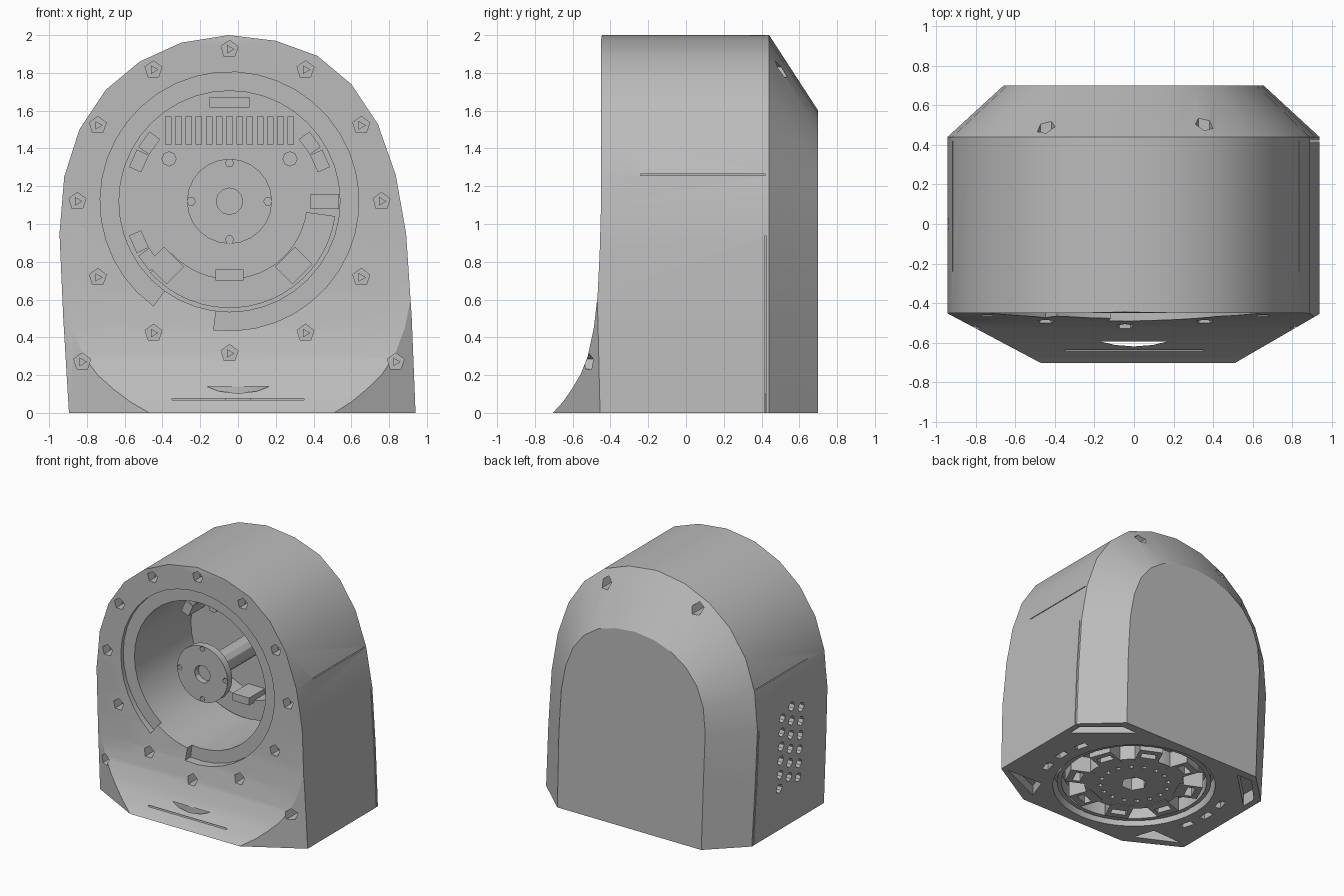
import bpy, bmesh, math
from mathutils import Matrix, Vector

if "Cube" in bpy.data.objects:
    bpy.data.objects.remove(bpy.data.objects["Cube"])

grey = bpy.data.materials.new("housing_grey")
grey.use_nodes = True
grey.diffuse_color = (0.5, 0.5, 0.5, 1)
grey.node_tree.nodes["Principled BSDF"].inputs["Base Color"].default_value = (0.5, 0.5, 0.5, 1)

CX, CZ = -0.045, 1.12   # bore axis
WALL = 0.3              # back wall of the bore


def place(axis, p, d):
    """Put a 2D point on a plane at distance d along an axis."""
    return {"x": (d, p[0], p[1]), "y": (p[0], d, p[1]), "z": (p[0], p[1], d)}[axis]


def loft(bm, rings):
    """Closed solid through matching rings of points."""
    vs = [[bm.verts.new(p) for p in r] for r in rings]
    n = len(vs[0])
    faces = [bm.faces.new(vs[0]), bm.faces.new(vs[-1])]
    for a, b in zip(vs, vs[1:]):
        faces += [bm.faces.new((a[i], a[(i + 1) % n], b[(i + 1) % n], b[i])) for i in range(n)]
    bmesh.ops.recalc_face_normals(bm, faces=faces)


def prism(bm, pts, axis, d0, d1):
    loft(bm, [[place(axis, p, d) for p in pts] for d in (d0, d1)])


def ngon(c, r, n, turn=0.0):
    return [(c[0] + r * math.cos(turn + 2 * math.pi * i / n),
             c[1] + r * math.sin(turn + 2 * math.pi * i / n)) for i in range(n)]


def rect(c, w, h, deg=0.0):
    rot = Matrix.Rotation(math.radians(deg), 2)
    return [Vector(c) + rot @ Vector((sx * w / 2, sy * h / 2))
            for sx, sy in ((-1, -1), (1, -1), (1, 1), (-1, 1))]


def sector(c, r0, r1, a0, a1, n=28):
    angs = [math.radians(a0 + (a1 - a0) * i / n) for i in range(n + 1)]
    return ([(c[0] + r1 * math.cos(a), c[1] + r1 * math.sin(a)) for a in angs]
            + [(c[0] + r0 * math.cos(a), c[1] + r0 * math.sin(a)) for a in reversed(angs)])


def polar(c, r, deg):
    a = math.radians(deg)
    return (c[0] + r * math.cos(a), c[1] + r * math.sin(a))


def make(name, build):
    bm = bmesh.new()
    build(bm)
    me = bpy.data.meshes.new(name)
    bm.to_mesh(me)
    bm.free()
    me.materials.append(grey)
    ob = bpy.data.objects.new(name, me)
    bpy.context.collection.objects.link(ob)
    return ob


def cut(ob, build, op="DIFFERENCE"):
    """Apply one boolean step and drop its cutter."""
    cutter = make("cutter", build)
    cutter.hide_render = True
    mod = ob.modifiers.new("cut", "BOOLEAN")
    mod.operation, mod.solver, mod.object = op, "EXACT", cutter
    deps = bpy.context.evaluated_depsgraph_get()
    me = bpy.data.meshes.new_from_object(ob.evaluated_get(deps))
    ob.modifiers.clear()
    ob.data = me
    bpy.data.objects.remove(cutter)


def smooth(ob):
    bpy.ops.object.select_all(action="DESELECT")
    ob.select_set(True)
    bpy.context.view_layer.objects.active = ob
    bpy.ops.object.shade_smooth_by_angle(angle=math.radians(30))


# Housing: arched outline with an inset back
outline = [(-.895, 0), (-.925, .5), (-.945, .95), (-.92, 1.25), (-.84, 1.5), (-.7, 1.71), (-.52, 1.86),
           (-.3, 1.96), (-.05, 2), (.2, 1.97), (.42, 1.89), (.6, 1.74), (.74, 1.53), (.835, 1.26),
           (.89, .95), (.92, .5), (.94, 0)]
inset = [(x * .7, 1.6 * (z / 2) ** .7) for x, z in outline]
housing = make("housing", lambda bm: loft(bm, [[(x, -.8, z) for x, z in outline],
                                               [(x, .44, z) for x, z in outline],
                                               [(x, .7, z) for x, z in inset]]))
# Flared front foot and its clipped corners
flare = [(-.705, 0), (-.65, .06), (-.605, .125), (-.56, .2), (-.52, .3), (-.488, .45),
         (-.468, .62), (-.457, .85), (-.45, 1.1), (-.45, 1.97), (-.43, 2.1), (.8, 2.1), (.8, 0)]
cut(housing, lambda bm: prism(bm, flare, "x", -1.2, 1.2), "INTERSECT")
plan = [(-1, .9), (-1, -.42), (-.94, -.455), (-.46, -.71), (.5, -.71), (.94, -.455), (1, -.42), (1, .9)]
cut(housing, lambda bm: prism(bm, plan, "z", -.3, 2.3), "INTERSECT")

# Main bore and shallow seat around it
cut(housing, lambda bm: prism(bm, ngon((CX, CZ), .585, 40), "y", -.9, WALL))
cut(housing, lambda bm: prism(bm, sector((CX, CZ), .5, .685, -97, 234, 36), "y", -.9, -.42))

# Bolt holes
bolts = [polar((CX, CZ), .805, 30 * i) for i in range(12)] + [(-.825, .27), (.835, .27)]


def bolt_holes(bm):
    for b in bolts:
        prism(bm, ngon(b, .047, 5, .3), "y", -.9, -.3)
    for x in (CX - .4, CX + .4):
        prism(bm, ngon((x, 1.815), .047, 5, .3), "y", .35, .9)


cut(housing, bolt_holes)


# Side vents, panel seams, foot slot and grille slots
def small_cuts(bm):
    for col, y in enumerate((-.12, 0, .12)):
        for row in range(6):
            z = .35 + .115 * row + (.05 if col == 1 else 0)
            prism(bm, ngon((y, z), .036, 8), "x", -1.1, -.85)
    for side in (-1, 1):
        x0 = -.9 if side < 0 else .82
        prism(bm, rect((.09, 1.26), .66, .007), "x", x0, side * 1.1)
        prism(bm, rect((.42, .47), .006, .94), "x", side * .88, side * 1.1)
    prism(bm, rect((0, .072), .7, .009), "y", -.9, -.615)
    for i in range(13):
        prism(bm, rect((CX - .324 + .054 * i, 1.495), .03, .15), "y", WALL - .05, WALL + .08)


cut(housing, small_cuts)


# Recesses under the base
def base_cuts(bm):
    prism(bm, ngon((0, 0), .62, 40), "z", -.2, .14)
    for s in (-1, 1):
        e = .84 if s < 0 else .89
        prism(bm, [(s * e, -.44), (s * .5, -.605), (s * .56, -.43)], "z", -.2, .08)
        prism(bm, [(s * e, .3), (s * e, .42), (s * .64, .63), (s * .5, .63)], "z", -.2, .1)
        for a in (-16, 0, 16):
            prism(bm, rect(polar((0, 0), .72, a + 90 - 90 * s), .05, .1, a), "z", -.2, .05)


cut(housing, base_cuts)
smooth(housing)


# Base rotor with radial blocks
def rotor(bm):
    prism(bm, ngon((0, 0), .38, 32), "z", .015, .15)


base_rotor = make("base_rotor", rotor)
cut(base_rotor, lambda bm: [prism(bm, rect(polar((0, 0), .425, 45 * i + 20), .19, .18, 45 * i + 20),
                                  "z", .01, .15) for i in range(8)], "UNION")


def rotor_holes(bm):
    prism(bm, ngon((0, 0), .1, 6), "z", -.1, .12)
    for i in range(16):
        prism(bm, ngon(polar((0, 0), .26, 22.5 * i), .02, 6), "z", -.1, .08)
    for i in range(8):
        a = 45 * i + 20
        prism(bm, rect(polar((0, 0), .44, a), .06, .12, a), "z", -.1, .09)


cut(base_rotor, rotor_holes)
smooth(base_rotor)
base_ring = make("base_ring", lambda bm: prism(bm, ngon((0, 0), .59, 40), "z", .03, .15))
cut(base_ring, lambda bm: prism(bm, ngon((0, 0), .555, 40), "z", -.1, .3))
smooth(base_ring)

# Front hub on a shaft
hub = make("hub", lambda bm: prism(bm, ngon((CX, CZ), .225, 24), "y", -.39, -.33))


def hub_holes(bm):
    prism(bm, ngon((CX, CZ), .07, 12), "y", -.6, 0)
    for i in range(4):
        prism(bm, ngon(polar((CX, CZ), .203, 90 * i), .022, 6), "y", -.6, 0)


cut(hub, hub_holes)
smooth(hub)
shaft = make("shaft", lambda bm: prism(bm, ngon((CX, CZ), .085, 12), "y", -.34, WALL + .02))
smooth(shaft)


# Fittings on the back wall of the bore
def fittings(bm):
    for a in (30, 150, 210):
        for shift in (-6, 6):
            prism(bm, rect(polar((CX, CZ), .525, a + shift), .07, .1, a + shift), "y", .1, WALL + .02)
    prism(bm, rect((.46, CZ), .15, .08), "y", .12, WALL + .02)
    prism(bm, rect((CX, 1.645), .21, .055), "y", .1, WALL + .02)
    for x in (-.365, .275):
        prism(bm, ngon((x, 1.345), .04, 8), "y", .2, WALL + .02)


make("wall_fittings", fittings)
arc = make("lower_arc", lambda bm: prism(bm, sector((CX, CZ), .41, .565, 222, 352, 20), "y", .16, WALL + .02))
smooth(arc)


def arc_pads(bm):
    for x, deg in ((CX - .34, 45), (CX + .34, -45)):
        prism(bm, rect((x, CZ - .34), .13, .15, deg), "y", .1, WALL + .02)
    prism(bm, rect((CX, .73), .15, .06), "y", .1, WALL + .02)


make("arc_pads", arc_pads)


# Bolt tips inside the holes
def tips(bm):
    for b in bolts:
        prism(bm, ngon(b, .026, 3), "y", -.4, -.29)


make("bolt_tips", tips)
